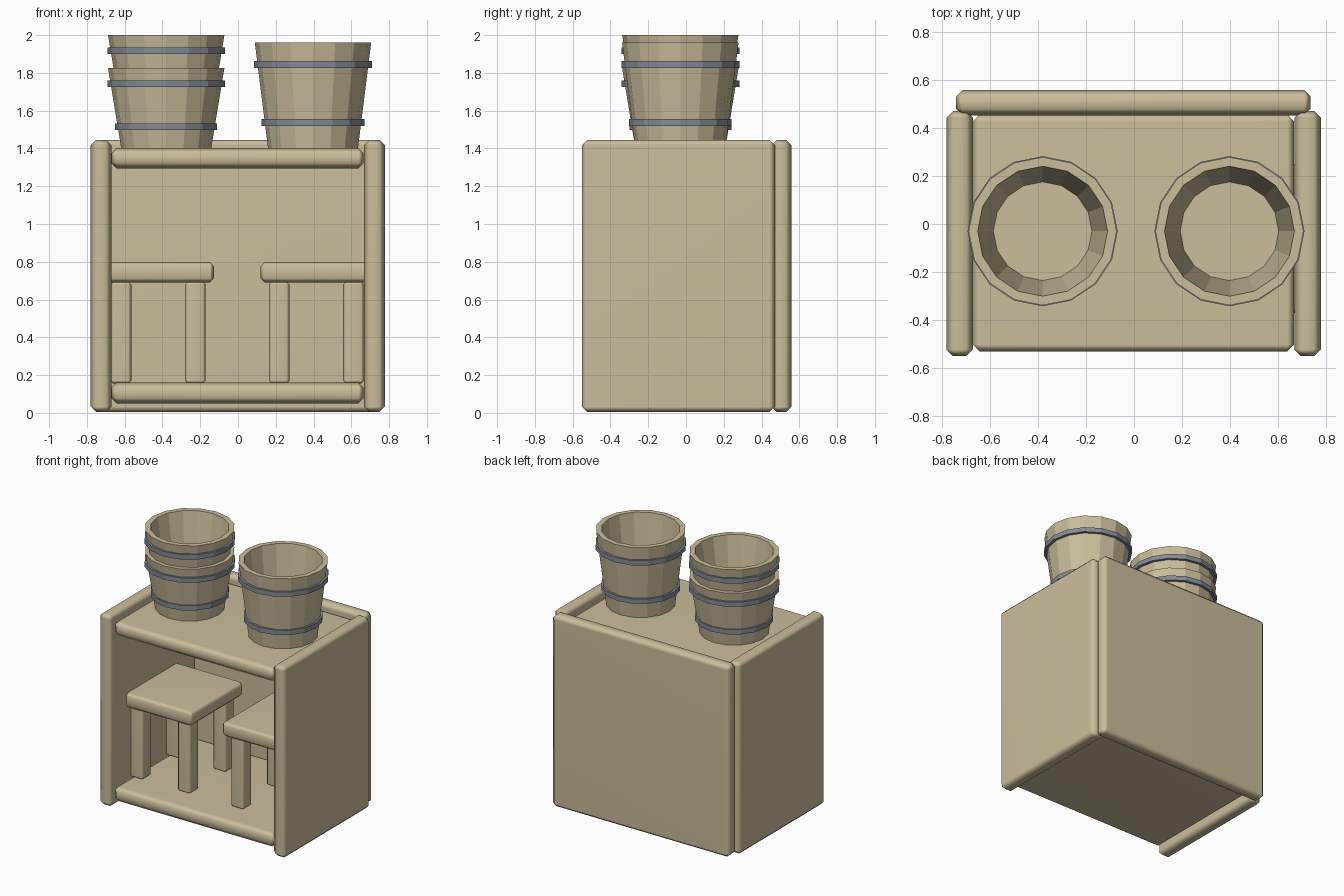
import bpy, math

cube = bpy.data.objects.get("Cube")
if cube:
    bpy.data.objects.remove(cube, do_unlink=True)


def material(name, rgb):
    m = bpy.data.materials.new(name)
    m.use_nodes = True
    m.diffuse_color = (*rgb, 1)
    m.node_tree.nodes["Principled BSDF"].inputs["Base Color"].default_value = (*rgb, 1)
    return m


wood = material("pale wood", (0.60, 0.51, 0.33))
iron = material("grey iron", (0.23, 0.26, 0.30))


def mesh_object(name, verts, faces, mat):
    me = bpy.data.meshes.new(name)
    me.from_pydata(verts, [], faces)
    me.materials.append(mat)
    ob = bpy.data.objects.new(name, me)
    bpy.context.collection.objects.link(ob)
    return ob


def board(name, x, y, z, bevel=0.028):
    """Chamfered plank from its (min, max) extents, softly shaded."""
    verts = [(a, b, c) for a in x for b in y for c in z]
    faces = [(0, 1, 3, 2), (4, 6, 7, 5), (0, 4, 5, 1),
             (2, 3, 7, 6), (0, 2, 6, 4), (1, 5, 7, 3)]
    ob = mesh_object(name, verts, faces, wood)
    for p in ob.data.polygons:
        p.use_smooth = True
    mod = ob.modifiers.new("chamfer", "BEVEL")
    mod.width = bevel
    mod.segments = 1
    ob.modifiers.new("soft normals", "WEIGHTED_NORMAL")
    return ob


def lathe(name, profile, centre, mat, closed=False, sides=16):
    """Spin an (r, z) profile; open profiles get a cap at both ends."""
    n = len(profile)
    verts = [(centre[0] + r * math.cos(math.tau * i / sides),
              centre[1] + r * math.sin(math.tau * i / sides), z)
             for i in range(sides) for r, z in profile]
    faces = []
    for i in range(sides):
        a, b = i * n, (i + 1) % sides * n
        for j in range(n if closed else n - 1):
            k = (j + 1) % n
            faces.append((a + j, b + j, b + k, a + k))
    if not closed:
        faces.append([i * n for i in reversed(range(sides))])
        faces.append([i * n + n - 1 for i in range(sides)])
    return mesh_object(name, verts, faces, mat)


def bucket(name, centre, base, rim, bands):
    """Tapered tub with a hollow inside and two iron bands."""
    lathe(name, [(0.238, base), (0.308, rim), (0.270, rim), (0.205, base + 0.04)],
          centre, wood)
    for label, (z, r) in zip(("lower", "upper"), bands):
        h = 0.018
        lathe(f"{name}_{label}_band",
              [(r - 0.035, z - h), (r, z - h), (r, z + h), (r - 0.035, z + h)],
              centre, iron, closed=True)


def stool(name, x0, y0, width=0.59, depth=0.62):
    """Square seat on four straight legs."""
    inset, leg = 0.043, 0.11
    board(name + "_seat", (x0, x0 + width), (y0, y0 + depth), (0.69, 0.80), 0.022)
    for sx, xl in (("right", x0 + inset), ("left", x0 + width - inset - leg)):
        for sy, yl in (("front", y0 + inset), ("back", y0 + depth - inset - leg)):
            board(f"{name}_{sy}_{sx}_leg", (xl, xl + leg), (yl, yl + leg),
                  (0.155, 0.695), 0.016)


# Cabinet
board("right_side_panel", (-0.78, -0.67), (-0.55, 0.47), (0.005, 1.445))
board("left_side_panel", (0.667, 0.777), (-0.55, 0.47), (0.005, 1.445))
board("back_panel", (-0.74, 0.735), (0.452, 0.558), (0.005, 1.445))
board("bottom_shelf", (-0.67, 0.665), (-0.53, 0.455), (0.05, 0.16))
board("top_shelf", (-0.67, 0.665), (-0.53, 0.455), (1.295, 1.402))

# Stools stored inside, tucked against the side panels
stool("right_stool", -0.718, -0.37)
stool("left_stool", 0.12, -0.37)

# Buckets on top: a nested pair and a single taller one
right_pos, left_pos = (-0.38, -0.03), (0.397, -0.03)
for name, lift in (("nested_bucket_bottom", 0), ("nested_bucket_top", 0.175)):
    bucket(name, right_pos, 1.40 + lift, 1.825 + lift,
           ((1.515 + lift, 0.270), (1.742 + lift, 0.312)))
bucket("single_bucket", left_pos, 1.40, 1.96, ((1.538, 0.272), (1.845, 0.312)))
